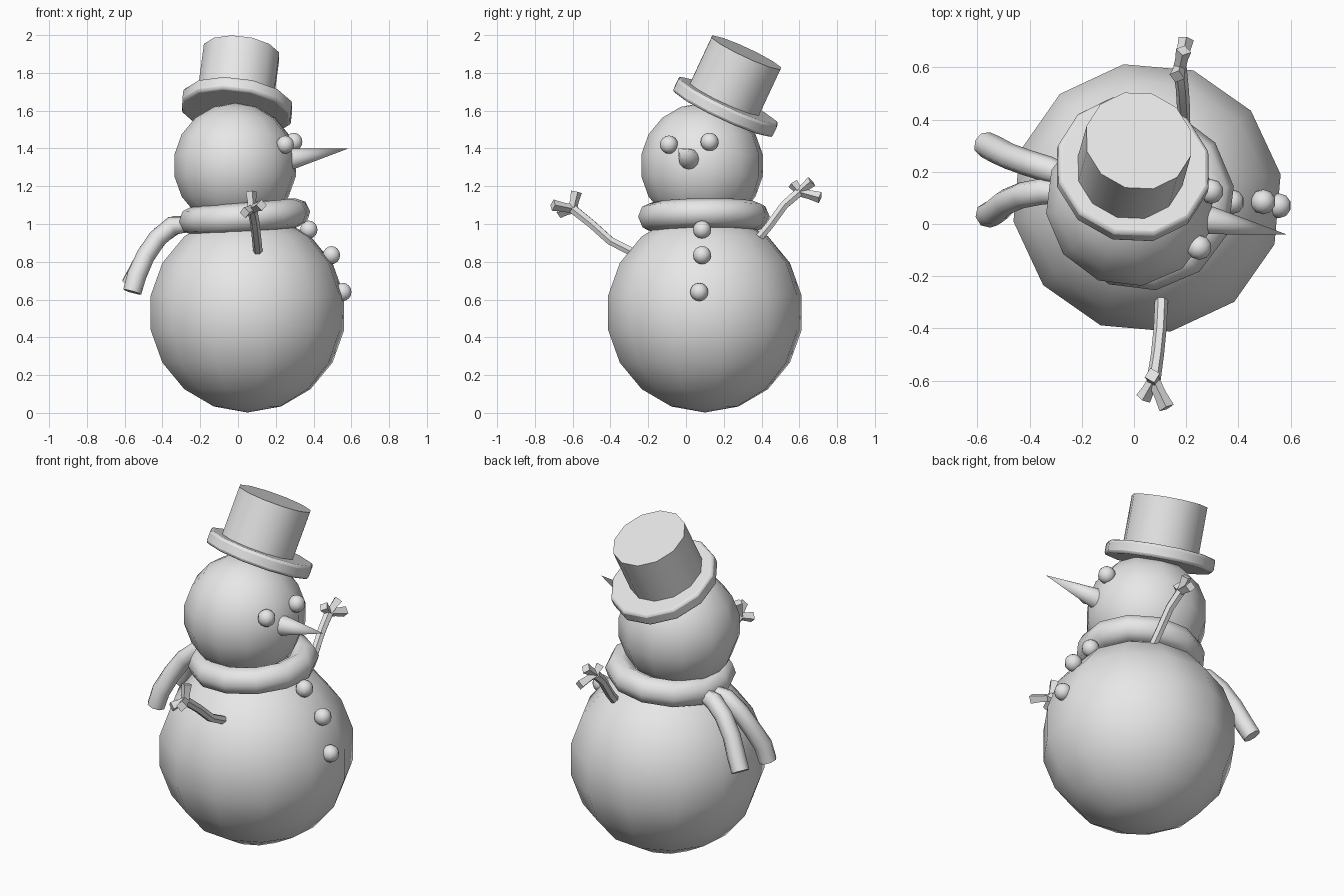
import bpy
from math import radians
from mathutils import Vector

if "Cube" in bpy.data.objects:
    bpy.data.objects.remove(bpy.data.objects["Cube"], do_unlink=True)

GREY = (0.8, 0.8, 0.8, 1)
grey = bpy.data.materials.new("plain_grey")
grey.use_nodes = True
grey.diffuse_color = GREY
grey.node_tree.nodes["Principled BSDF"].inputs["Base Color"].default_value = GREY


def finish(name, angle=45):
    obj = bpy.context.object
    obj.name = name
    obj.data.materials.clear()
    obj.data.materials.append(grey)
    bpy.ops.object.shade_smooth_by_angle(angle=radians(angle))
    return obj


def ball(name, centre, radius, segments=12, rings=9, turn=0):
    bpy.ops.mesh.primitive_uv_sphere_add(segments=segments, ring_count=rings, radius=radius,
                                         location=centre, rotation=(0, 0, radians(turn)))
    return finish(name, 60)


def frustum(name, start, end, r1, r2, sides=12):
    """Cylinder or cone running between two points."""
    start, end = Vector(start), Vector(end)
    axis = end - start
    bpy.ops.mesh.primitive_cone_add(vertices=sides, radius1=r1, radius2=r2, depth=axis.length,
                                    location=(start + end) / 2,
                                    rotation=axis.to_track_quat('Z', 'Y').to_euler())
    return finish(name)


def tube(name, points, radii, resolution, angle=50):
    """Capped tube through points, with a radius at each one."""
    curve = bpy.data.curves.new(name, 'CURVE')
    curve.dimensions = '3D'
    curve.bevel_depth = 1
    curve.bevel_resolution = resolution
    curve.use_fill_caps = True
    spline = curve.splines.new('POLY')
    spline.points.add(len(points) - 1)
    for p, co, r in zip(spline.points, points, radii):
        p.co = (*co, 1)
        p.radius = r
    obj = bpy.data.objects.new(name, curve)
    bpy.context.collection.objects.link(obj)
    bpy.ops.object.select_all(action='DESELECT')
    obj.select_set(True)
    bpy.context.view_layer.objects.active = obj
    bpy.ops.object.convert(target='MESH')
    return finish(name, angle)


# Snow balls
ball("body", (0.05, 0.1, 0.53), 0.528, turn=10)
ball("head", (-0.015, 0.085, 1.31), 0.33, turn=8)

# Eyes and buttons
for name, centre in {
    "right_eye": (0.25, -0.09, 1.42),
    "left_eye": (0.295, 0.125, 1.435),
    "top_button": (0.375, 0.085, 0.97),
    "middle_button": (0.495, 0.085, 0.835),
    "bottom_button": (0.555, 0.07, 0.64),
}.items():
    ball(name, centre, 0.048, 10, 8)

# Nose
frustum("nose", (0.26, 0.02, 1.34), (0.585, -0.04, 1.4), 0.06, 0)

# Hat, leaning to one side
lean = Vector((0.12, 0.42, 0.9)).normalized()
crown_base = Vector((-0.02, 0.185, 1.62))
frustum("hat_crown", crown_base, crown_base + lean * 0.32, 0.208, 0.208)
brim_mid = Vector((-0.005, 0.21, 1.62))
brim = frustum("hat_brim", brim_mid - lean * 0.037, brim_mid + lean * 0.037, 0.3, 0.3)
bevel = brim.modifiers.new("rounded_rim", 'BEVEL')
bevel.width = 0.015
bevel.segments = 2
bevel.limit_method = 'ANGLE'
bevel.angle_limit = radians(50)

# Scarf loop and its two hanging tails
bpy.ops.mesh.primitive_torus_add(major_segments=12, minor_segments=8, major_radius=0.275,
                                 minor_radius=0.077, location=(0.035, 0.095, 1.038),
                                 rotation=(0, radians(-4.5), radians(8)))
finish("scarf_loop", 70)
tail_radii = (0.04, 0.05, 0.05, 0.05, 0.052, 0.05)
tube("scarf_tail_left", [(-0.24, 0.18, 1.0), (-0.33, 0.21, 0.995), (-0.41, 0.235, 0.94),
                         (-0.48, 0.26, 0.85), (-0.53, 0.285, 0.75), (-0.57, 0.305, 0.68)],
     tail_radii, 2)
tube("scarf_tail_right", [(-0.25, 0.12, 1.0), (-0.35, 0.125, 0.99), (-0.43, 0.11, 0.92),
                          (-0.49, 0.085, 0.83), (-0.535, 0.045, 0.73), (-0.56, 0.035, 0.64)],
     tail_radii, 2)

# Stick arms with three stubby fingers each
arms = {
    "left": ([(0.19, 0.38, 0.92), (0.19, 0.44, 0.99), (0.185, 0.52, 1.1), (0.175, 0.6, 1.17)],
             [(0.165, 0.565, 1.215), (0.19, 0.665, 1.225), (0.2, 0.71, 1.14)]),
    "right": ([(0.105, -0.29, 0.855), (0.1, -0.4, 0.91), (0.09, -0.5, 1.0), (0.075, -0.6, 1.08)],
              [(0.07, -0.58, 1.17), (0.035, -0.67, 1.06), (0.125, -0.705, 1.1)]),
}
for side, (path, tips) in arms.items():
    tube(side + "_arm", path, (0.025, 0.025, 0.025, 0.027), 1)
    wrist = Vector(path[-1])
    for i, tip in enumerate(tips):
        middle = wrist.lerp(Vector(tip), 0.5)
        tube(f"{side}_finger_{i + 1}", [wrist, middle, tip], (0.024, 0.024, 0.03), 0, 30)
